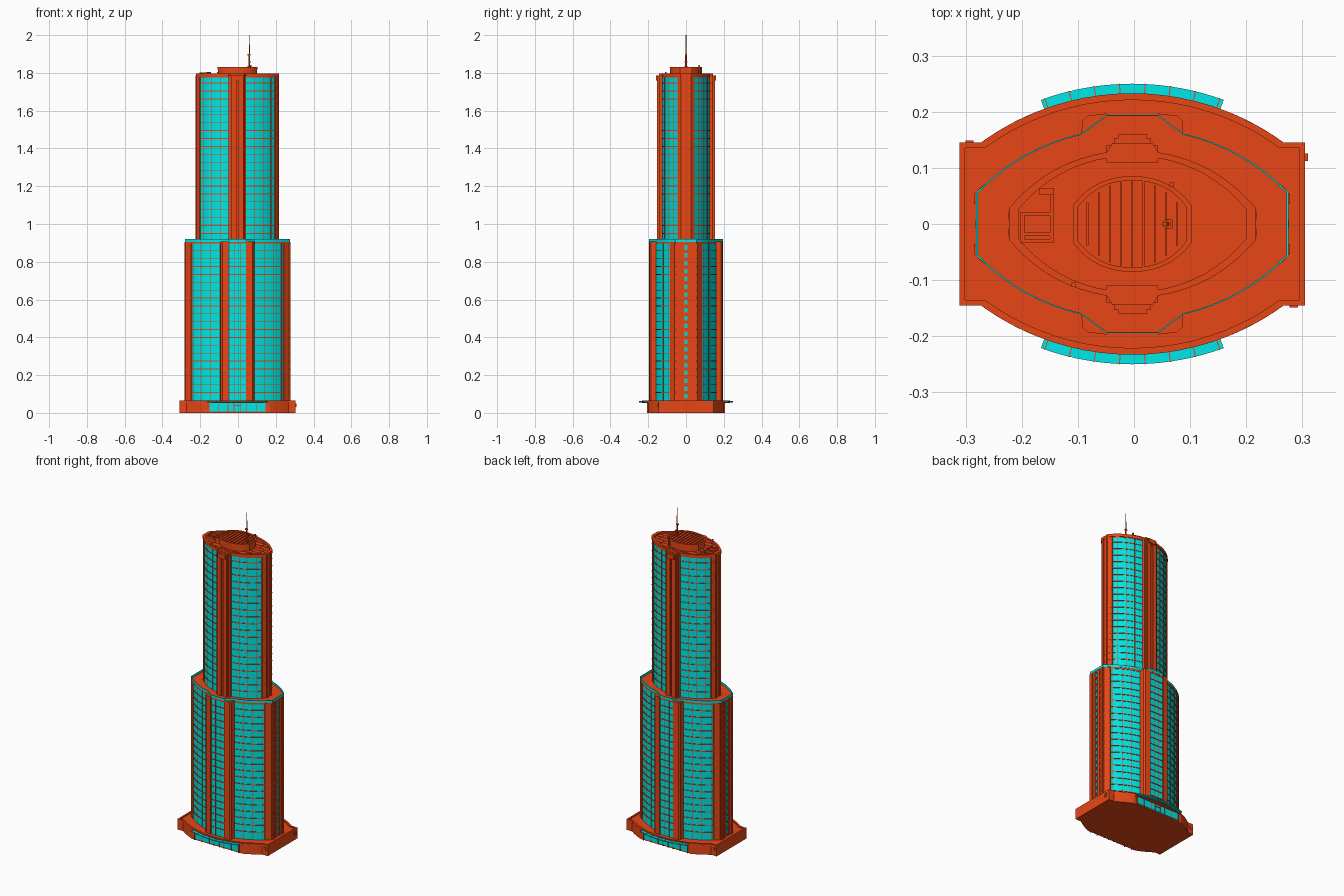
import bpy, bmesh
from math import sin, cos, pi

old = bpy.data.objects.get("Cube")
if old:
    bpy.data.objects.remove(old, do_unlink=True)

SHIFT = -0.003  # the plan sits slightly off centre


def material(name, color):
    m = bpy.data.materials.new(name)
    m.use_nodes = True
    m.diffuse_color = color
    m.node_tree.nodes["Principled BSDF"].inputs["Base Color"].default_value = color
    return m


RED = material("brick red", (0.8, 0.062, 0.008, 1))
TEAL = material("teal glass", (0.0, 0.8, 0.8, 1))


def part(name, mat, prisms):
    """One object out of vertical prisms given as (outline, z0, z1)."""
    bm = bmesh.new()
    for outline, z0, z1 in prisms:
        low = [bm.verts.new((x, y, z0)) for x, y in outline]
        top = [bm.verts.new((x, y, z1)) for x, y in outline]
        bm.faces.new(low[::-1])
        bm.faces.new(top)
        n = len(low)
        for i in range(n):
            j = (i + 1) % n
            bm.faces.new((low[i], low[j], top[j], top[i]))
    bmesh.ops.recalc_face_normals(bm, faces=bm.faces)
    me = bpy.data.meshes.new(name)
    bm.to_mesh(me)
    bm.free()
    me.materials.append(mat)
    ob = bpy.data.objects.new(name, me)
    ob.location.x = SHIFT
    bpy.context.collection.objects.link(ob)


def rect(x0, x1, y0, y1):
    return [(x0, y0), (x1, y0), (x1, y1), (x0, y1)]


def scale(outline, k):
    return [(x * k, y * k) for x, y in outline]


def flip(outline, sx, sy):
    return [(x * sx, y * sy) for x, y in outline]


def full(q):
    """Quarter outline, from the x end to the y end, mirrored all round."""
    pts = q + flip(q, -1, 1)[::-1] + flip(q, -1, -1) + flip(q, 1, -1)[::-1]
    return [p for i, p in enumerate(pts) if abs(p[0] - pts[i - 1][0]) + abs(p[1] - pts[i - 1][1]) > 1e-5]


def bow(a, c, b, n=8):
    ts = [i / n for i in range(n + 1)]
    return [tuple((1 - t) ** 2 * a[k] + 2 * t * (1 - t) * c[k] + t * t * b[k] for k in (0, 1)) for t in ts]


def ring(name, mat, outer, inner, z0, z1):
    n = len(outer)
    part(name, mat, [([outer[i], outer[(i + 1) % n], inner[(i + 1) % n], inner[i]], z0, z1)
                     for i in range(n)])


def four(outline):
    return [flip(outline, sx, sy) for sx in (1, -1) for sy in (1, -1)]


def ends(outline):
    return [flip(outline, sx, 1) for sx in (1, -1)]


def sides(outline):
    return [flip(outline, 1, sy) for sy in (1, -1)]


def tall(outlines, z0, z1):
    return [(o, z0, z1) for o in outlines]


def mullions(curve, size=0.0014, out=0.0016):
    """Small posts on every second point of a curved wall."""
    posts = []
    for i in range(2, len(curve) - 1, 2):
        tx, ty = (curve[i + 1][k] - curve[i - 1][k] for k in (0, 1))
        d = (tx * tx + ty * ty) ** 0.5
        tx, ty = tx / d * size, ty / d * size
        nx, ny = ty / size * out, -tx / size * out
        x, y = curve[i]
        posts += four([(x - tx - nx, y - ty - ny), (x + tx - nx, y + ty - ny),
                       (x + tx + nx, y + ty + ny), (x - tx + nx, y - ty + ny)])
    return posts


def floors(outline, z0, z1, n=20):
    step = (z1 - z0) / n
    return [(outline, z0 + i * step - 0.002, z0 + i * step + 0.002) for i in range(1, n)]


# Podium: wide block with bowed front and back
R, CY = 0.458, -0.225


def arc(a0, a1, r=R, n=10):
    return [(r * sin(a0 + (a1 - a0) * i / n), CY + r * cos(a0 + (a1 - a0) * i / n)) for i in range(n + 1)]


corner = [(0.308, 0.145)]
walls = full(corner + arc(0.63, 0.383))
deck = full(corner + arc(0.63, 0))
part("podium_walls", RED, [(walls, 0, 0.055)])
part("podium_deck", RED, [(deck, 0.053, 0.060)])
inner = full([(0.298, 0.135)] + arc(0.63, 0, R - 0.012))
ring("podium_parapet", RED, deck, inner, 0.056, 0.066)
part("podium_fittings", RED, [(rect(0.30, 0.313, 0.112, 0.126), 0.03, 0.05),
                              (rect(-0.297, -0.283, 0.14, 0.149), 0.03, 0.05),
                              (rect(0.28, 0.295, -0.149, -0.14), 0.03, 0.05)])

# Lobby glazing and curved canopies, front and back
part("lobby_glass", TEAL, tall(sides(rect(-0.15, 0.15, 0.19, 0.204)), 0.008, 0.052))
posts = [rect(x - 0.0015, x + 0.0015, 0.19, 0.207) for x in (-0.15, -0.1, -0.05, -0.018, 0.018, 0.05, 0.1, 0.15)]
part("lobby_posts", RED, tall([s for p in posts for s in sides(p)], 0, 0.053))
part("door_frame", RED, tall(sides(rect(-0.018, 0.018, 0.19, 0.207)), 0.036, 0.042))
canopy = arc(-0.35, 0.35, R - 0.005, 14) + arc(0.35, -0.35, R + 0.017, 14)
part("canopies", TEAL, tall(sides(canopy), 0.055, 0.0615))
ribs = []
for i in range(8):
    a = -0.335 + 0.67 * i / 7
    ribs += sides(arc(a - 0.002, a + 0.002, R, 1) + arc(a + 0.002, a - 0.002, R + 0.0175, 1))
part("canopy_ribs", RED, tall(ribs, 0.0545, 0.0625))

# Lower tower: glass core, floor bands, mullions
Z0, Z1, Z2 = 0.058, 0.9, 1.788
low_curve = bow((0.273, 0.055), (0.197, 0.133), (0.09, 0.158))
low = full(low_curve + [(0.045, 0.191)])
part("lower_glass", TEAL, [(low, Z0, Z1)])
part("lower_floor_bands", RED, floors(scale(low, 1.018), 0.066, Z1))
bay = [rect(x - 0.0014, x + 0.0014, 0.18, 0.193) for x in (-0.016, 0.016)]
part("lower_mullions", RED, tall(mullions(low_curve) + [s for b in bay for s in sides(b)], Z0, Z1))

# Lower tower: front and back piers, end walls with fins and slot windows
pier = [(0.046, 0.12), (0.046, 0.197), (0.08, 0.193), (0.089, 0.184), (0.094, 0.12)]
part("lower_piers", RED, tall(four(pier), Z0, 0.908))
end = [(0.2, 0.082), (0.247, 0.084), (0.274, 0.062), (0.274, -0.062), (0.247, -0.084), (0.2, -0.082)]
part("lower_end_walls", RED, tall(ends(end), Z0, 0.904))
fins = four(rect(0.26, 0.281, 0.036, 0.054)) + four(rect(0.26, 0.278, 0.011, 0.026))
part("lower_end_fins", RED, tall(fins, Z0, 0.904))
slots = []
for i in range(20):
    z = 0.075 + i * 0.0415
    slots += tall(ends(rect(0.26, 0.2795, -0.007, 0.007)), z, z + 0.024)
part("slot_windows", TEAL, slots)

# Setback terrace with glass balustrade
part("terrace", RED, [(scale(low, 1.012), Z1 - 0.004, 0.908)])
ring("terrace_balustrade", TEAL, scale(low, 1.019), scale(low, 1.007), 0.906, 0.921)

# Upper tower: lens shaped glass core
up_curve = bow((0.213, 0.028), (0.146, 0.109), (0.04, 0.125))
up = full(up_curve)
part("upper_glass", TEAL, [(up, Z1, Z2 - 0.01)])
part("upper_floor_bands", RED, floors(scale(up, 1.02), 0.908, Z2, 21))
part("upper_mullions", RED, tall(mullions(up_curve), Z1, Z2 - 0.008))

# Upper tower: middle piers and rounded ends
mid = [(-0.046, 0.11), (-0.046, 0.128), (-0.036, 0.144), (0.036, 0.144), (0.046, 0.128), (0.046, 0.11)]
part("upper_piers", RED, tall(sides(mid), Z1, 1.796))
strips = four(rect(0.006, 0.033, 0.12, 0.153)) + four(rect(0.037, 0.046, 0.1, 0.141))
part("upper_pier_fins", RED, tall(strips, Z1, 1.787))
part("pier_caps", RED, tall(sides(rect(-0.025, 0.025, 0.12, 0.160)), 1.76, 1.786))
nose = [(0.17, 0.046), (0.202, 0.046), (0.217, 0.026), (0.217, -0.026), (0.202, -0.046), (0.17, -0.046)]
part("upper_end_walls", RED, tall(ends(nose), Z1, Z2 - 0.003))
part("upper_end_fins", RED, tall(four(rect(0.2, 0.221, 0.008, 0.022)), Z1, 1.785))

# Roof with parapet and raised seams
part("roof", RED, [(scale(up, 1.012), Z2 - 0.012, Z2)])
ring("roof_parapet", RED, scale(up, 1.03), scale(up, 0.95), Z2 - 0.008, 1.798)
seams = [rect(-w, w, y - 0.001, y + 0.001)
         for y, w in ((0.088, 0.125), (0.057, 0.175), (0.028, 0.2), (0, 0.205), (-0.028, 0.2), (-0.057, 0.175), (-0.088, 0.125))]
seams += four(rect(0.125, 0.127, 0.028, 0.088)) + ends(rect(0.168, 0.17, -0.028, 0.028))
part("roof_seams", RED, tall(seams, Z2 - 0.002, Z2 + 0.002))

# Crown: drum with flat ends, rim and slatted lid
crown = full(bow((0.104, 0.032), (0.068, 0.083), (0, 0.084)))
part("crown", RED, [(crown, Z2 - 0.002, 1.824)])
ring("crown_rim", RED, scale(crown, 1.02), scale(crown, 0.93), 1.818, 1.832)
slats = [rect(x - 0.0015, x + 0.0015, -h, h) for i in range(-4, 5)
         for x in [i * 0.02] for h in [0.079 * (1 - (i / 5.6) ** 2)]]
part("crown_slats", RED, tall(slats, 1.82, 1.83))

# Roof plant: pipes and small cabinets
pipes = [rect(-0.2, -0.14, y - 0.003, y + 0.003) for y in (0.018, -0.018, -0.03)]
pipes += [rect(-0.2, -0.192, -0.033, 0.018), rect(-0.147, -0.14, -0.033, 0.055)]
part("roof_pipes", RED, tall(pipes, Z2 - 0.001, 1.802))
part("roof_cabinets", RED, [(rect(-0.165, -0.14, 0.052, 0.064), Z2 - 0.001, 1.806),
                            (rect(0.066, 0.074, 0.066, 0.074), Z2 - 0.001, 1.842),
                            (rect(-0.108, -0.1, -0.112, -0.104), Z2 - 0.001, 1.806)])


# Antenna mast in tapering stages
def disc(x, r, n=8):
    return [(x + r * cos(2 * pi * i / n), r * sin(2 * pi * i / n)) for i in range(n)]


MX = 0.063
part("antenna", RED, [(disc(MX, 0.009), 1.82, 1.836), (disc(MX, 0.0045), 1.83, 1.9),
                      (disc(MX, 0.003), 1.9, 1.95), (disc(MX, 0.0018), 1.95, 2.0),
                      (rect(MX - 0.009, MX + 0.006, -0.004, 0.004), 1.893, 1.901),
                      (rect(MX - 0.003, MX + 0.009, -0.008, 0.008), 1.855, 1.861)])
